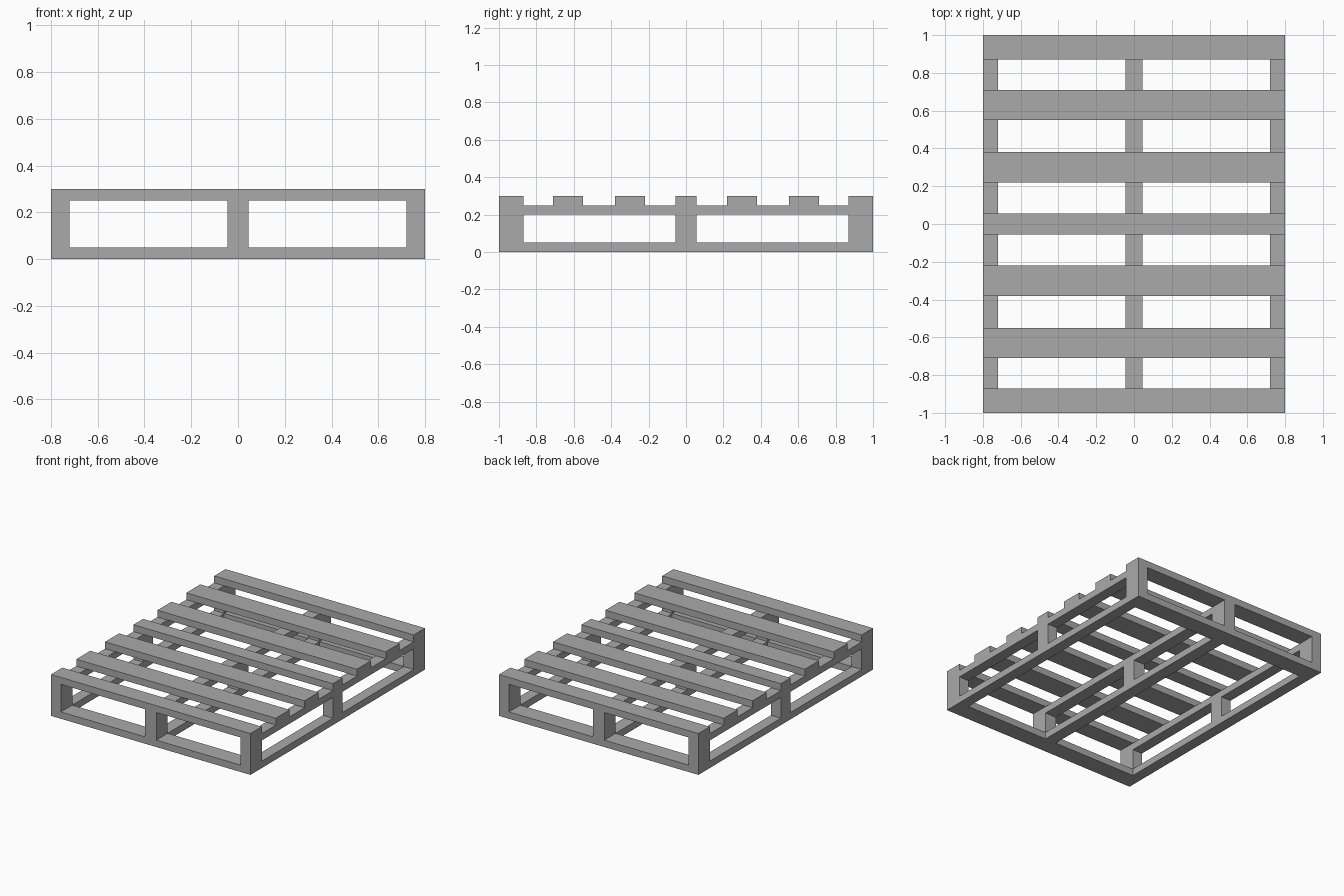
import bpy
import bmesh
from mathutils import Matrix

cube = bpy.data.objects.get("Cube")
if cube:
    bpy.data.objects.remove(cube, do_unlink=True)

# One plain grey for all the boards
GREY = (0.4, 0.4, 0.4, 1)
grey = bpy.data.materials.new("grey")
grey.use_nodes = True
grey.diffuse_color = GREY
grey.node_tree.nodes["Principled BSDF"].inputs["Base Color"].default_value = GREY


def box(name, xs, ys, zs):
    """Board spanning the given ranges on each axis."""
    spans = (xs, ys, zs)
    size = [b - a for a, b in spans]
    mid = [(a + b) / 2 for a, b in spans]
    bm = bmesh.new()
    bmesh.ops.create_cube(bm, size=1, matrix=Matrix.Diagonal((*size, 1)))
    mesh = bpy.data.meshes.new(name)
    bm.to_mesh(mesh)
    bm.free()
    mesh.materials.append(grey)
    obj = bpy.data.objects.new(name, mesh)
    obj.location = mid
    bpy.context.collection.objects.link(obj)


FULL_X = (-0.8, 0.8)
FULL_Y = (-1, 1)
BOTTOM, POST, STRINGER, DECK = (0, 0.05), (0.05, 0.2), (0.2, 0.25), (0.25, 0.3)
columns = {"right": (-0.8, -0.72), "middle": (-0.045, 0.045), "left": (0.72, 0.8)}
rows = {"front": (-1, -0.87), "centre": (-0.055, 0.055), "back": (0.87, 1)}

# Deck slats across the top
slats = [(-1, -0.87), (-0.71, -0.55), (-0.38, -0.22), (-0.055, 0.055)]
slats += [(-b, -a) for a, b in slats[:3]]
for i, ys in enumerate(slats):
    box(f"deck_slat_{i + 1}", FULL_X, ys, DECK)

# Lengthwise stringers, posts and bottom runners
for side, xs in columns.items():
    box(f"{side}_stringer", xs, FULL_Y, STRINGER)
    box(f"{side}_bottom_runner", xs, (-0.87, 0.87), BOTTOM)
    for end, ys in rows.items():
        box(f"{end}_{side}_post", xs, ys, POST)

# Bottom boards across the ends
for end in ("front", "back"):
    box(f"{end}_bottom_board", FULL_X, rows[end], BOTTOM)
